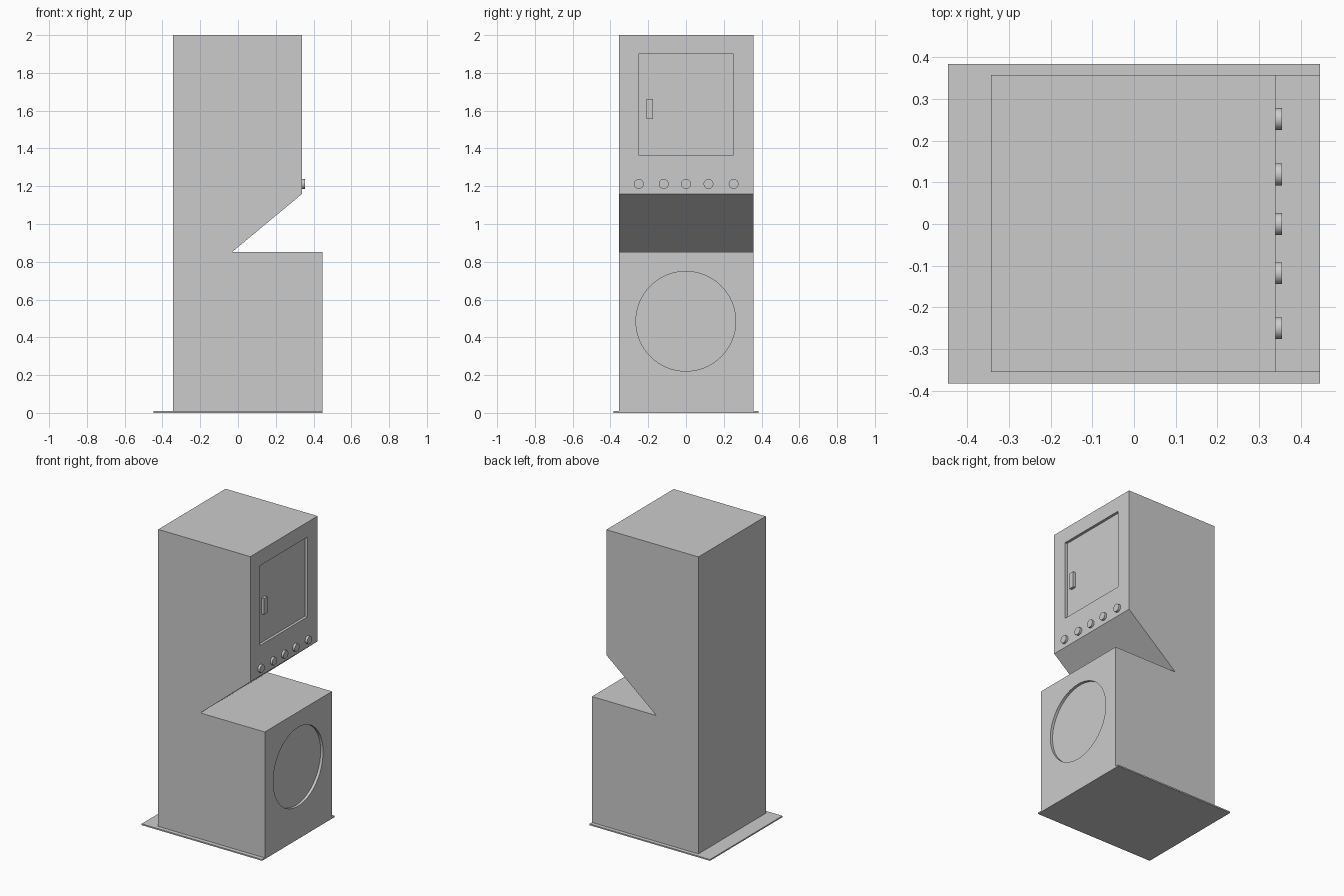
import bpy, bmesh, math
from mathutils import Matrix, Vector

old = bpy.data.objects.get("Cube")
if old:
    bpy.data.objects.remove(old, do_unlink=True)

grey = bpy.data.materials.new("plain_grey")
grey.use_nodes = True
colour = (0.6, 0.6, 0.6, 1)
grey.diffuse_color = colour
grey.node_tree.nodes["Principled BSDF"].inputs["Base Color"].default_value = colour


def finish(name, bm):
    bmesh.ops.recalc_face_normals(bm, faces=bm.faces)
    mesh = bpy.data.meshes.new(name)
    bm.to_mesh(mesh)
    bm.free()
    mesh.materials.append(grey)
    ob = bpy.data.objects.new(name, mesh)
    bpy.context.collection.objects.link(ob)
    return ob


def box(name, low, high):
    low, high = Vector(low), Vector(high)
    bm = bmesh.new()
    bmesh.ops.create_cube(bm, size=1)
    bmesh.ops.scale(bm, vec=high - low, verts=bm.verts)
    bmesh.ops.translate(bm, vec=(low + high) / 2, verts=bm.verts)
    return finish(name, bm)


def disc(name, x0, x1, y, z, radius, sides):
    """Cylinder lying along x."""
    bm = bmesh.new()
    bmesh.ops.create_cone(bm, cap_ends=True, segments=sides, radius1=radius,
                          radius2=radius, depth=x1 - x0)
    turn = Matrix.Rotation(math.pi / 2, 4, "Y")
    bmesh.ops.transform(bm, verts=bm.verts,
                        matrix=Matrix.Translation(((x0 + x1) / 2, y, z)) @ turn)
    return finish(name, bm)


def activate(ob):
    bpy.ops.object.select_all(action="DESELECT")
    ob.select_set(True)
    bpy.context.view_layer.objects.active = ob


def cut(target, cutter):
    cutter.hide_render = True
    mod = target.modifiers.new("recess", "BOOLEAN")
    mod.operation = "DIFFERENCE"
    mod.solver = "EXACT"
    mod.object = cutter
    activate(target)
    bpy.ops.object.modifier_apply(modifier=mod.name)
    bpy.data.objects.remove(cutter, do_unlink=True)


upper_x, lower_x, recess = 0.34, 0.447, 0.018

# Cabinet: side profile with the wedge notch, extruded across the width
profile = [(-0.343, 0.008), (lower_x, 0.008), (lower_x, 0.853), (-0.03, 0.853),
           (upper_x, 1.16), (upper_x, 2.0), (-0.343, 2.0)]
bm = bmesh.new()
side = bm.faces.new([bm.verts.new((x, -0.355, z)) for x, z in profile])
extruded = bmesh.ops.extrude_face_region(bm, geom=[side])["geom"]
bmesh.ops.translate(bm, vec=(0, 0.713, 0),
                    verts=[v for v in extruded if isinstance(v, bmesh.types.BMVert)])
cabinet = finish("cabinet", bm)

# Recessed square door and round drum window
cut(cabinet, box("door_cutter", (upper_x - recess, -0.252, 1.365),
                 (upper_x + 0.1, 0.252, 1.9)))
cut(cabinet, disc("window_cutter", lower_x - recess, lower_x + 0.1,
                  -0.001, 0.485, 0.264, 64))
activate(cabinet)
bpy.ops.object.shade_smooth_by_angle(angle=math.radians(30))

# Door handle sitting inside the recess
box("door_handle", (upper_x - recess - 0.002, -0.21, 1.555), (upper_x, -0.174, 1.662))

# Row of control knobs
for y in (-0.25, -0.118, 0, 0.119, 0.252):
    knob = disc("control_knob", upper_x - 0.002, 0.355, y, 1.212, 0.026, 32)
    activate(knob)
    bpy.ops.object.shade_smooth_by_angle(angle=math.radians(30))

# Thin floor plate
box("floor_plate", (-0.447, -0.383, 0), (lower_x, 0.384, 0.009))
